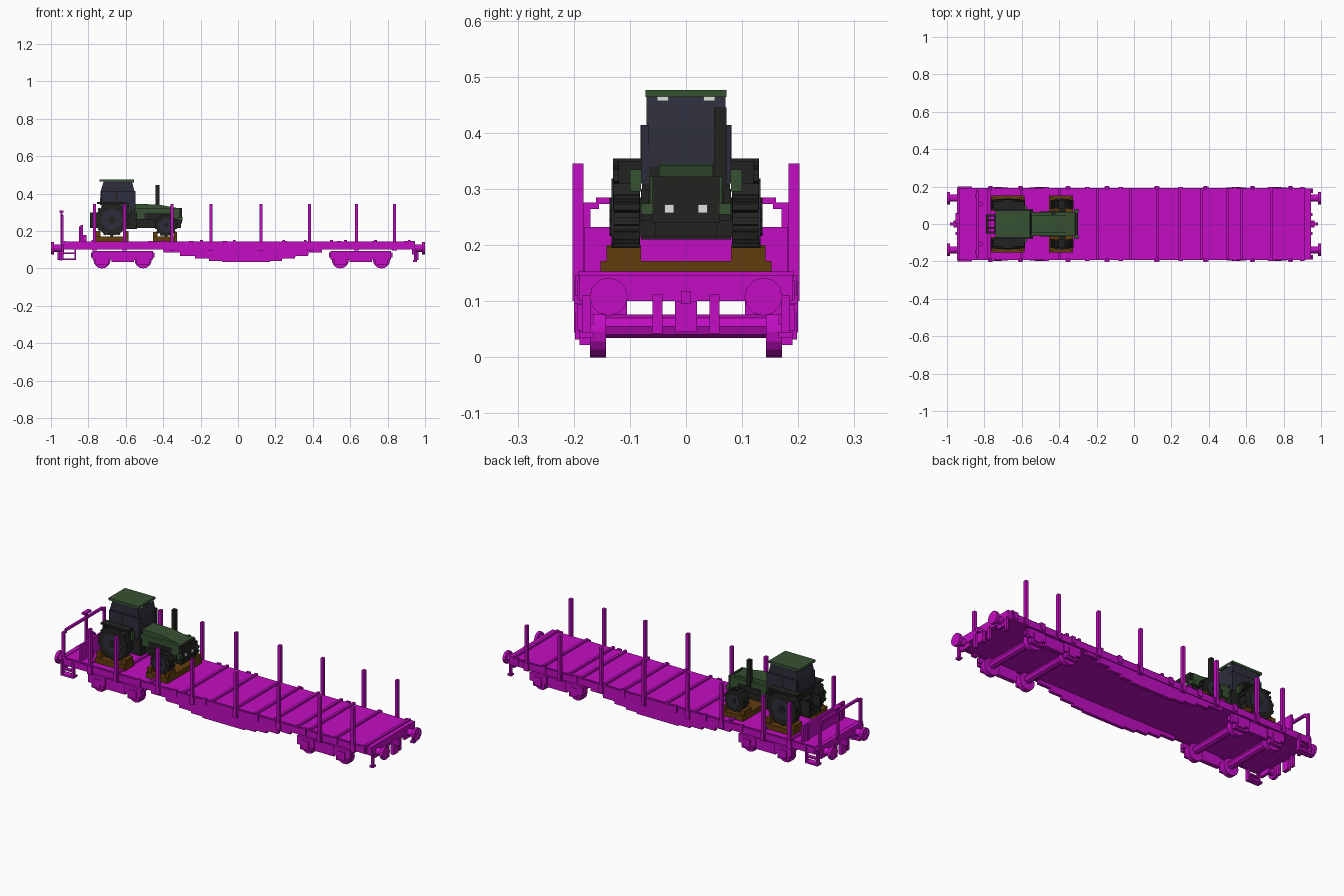
import bpy, bmesh, math
from mathutils import Matrix, Vector

old = bpy.data.objects.get("Cube")
if old:
    bpy.data.objects.remove(old, do_unlink=True)


def material(name, rgb):
    m = bpy.data.materials.new(name)
    m.diffuse_color = (*rgb, 1)
    m.use_nodes = True
    m.node_tree.nodes["Principled BSDF"].inputs["Base Color"].default_value = (*rgb, 1)
    return m


MAGENTA = material("magenta", (0.54, 0.004, 0.54))
GREEN = material("dark_green", (0.038, 0.085, 0.032))
BLACK = material("black_rubber", (0.016, 0.016, 0.015))
GLASS = material("blue_grey_glass", (0.027, 0.027, 0.045))
BROWN = material("brown_wood", (0.12, 0.045, 0.004))
WHITE = material("lamp_white", (0.75, 0.75, 0.75))


def finish(name, bm, mat):
    bmesh.ops.recalc_face_normals(bm, faces=bm.faces)
    me = bpy.data.meshes.new(name)
    bm.to_mesh(me)
    bm.free()
    me.materials.append(mat)
    ob = bpy.data.objects.new(name, me)
    bpy.context.collection.objects.link(ob)
    return ob


def boxes(name, mat, items, mirror=False):
    """Boxes given as (x0, x1, y0, y1, z0, z1), optionally repeated at -y."""
    bm = bmesh.new()
    for x0, x1, y0, y1, z0, z1 in items:
        for s in ((1, -1) if mirror else (1,)):
            loc = Vector(((x0 + x1) / 2, s * (y0 + y1) / 2, (z0 + z1) / 2))
            size = Matrix.Diagonal((x1 - x0, y1 - y0, z1 - z0, 1))
            bmesh.ops.create_cube(bm, size=1, matrix=Matrix.Translation(loc) @ size)
    return finish(name, bm, mat)


def cylinders(name, mat, items, axis="Y", sides=16, mirror=True):
    """Cylinders given as (centre, radius, length), optionally repeated at -y."""
    bm = bmesh.new()
    turn = {"X": Matrix.Rotation(math.pi / 2, 4, "Y"),
            "Y": Matrix.Rotation(math.pi / 2, 4, "X"), "Z": Matrix()}[axis]
    for (x, y, z), r, depth in items:
        for s in ((1, -1) if mirror else (1,)):
            bmesh.ops.create_cone(bm, cap_ends=True, segments=sides, radius1=r, radius2=r,
                                  depth=depth, matrix=Matrix.Translation((x, s * y, z)) @ turn)
    return finish(name, bm, mat)


def prism(name, mat, profile, y0, y1, mirror=True):
    """Side profile of (x, z) points extruded along y."""
    bm = bmesh.new()
    for s in ((1, -1) if mirror else (1,)):
        f = bm.faces.new([bm.verts.new((x, s * y0, z)) for x, z in profile])
        r = bmesh.ops.extrude_face_region(bm, geom=[f])
        bmesh.ops.translate(bm, vec=(0, s * (y1 - y0), 0),
                            verts=[v for v in r["geom"] if isinstance(v, bmesh.types.BMVert)])
    return finish(name, bm, mat)


# Wagon deck, side sills and end beams
boxes("deck", MAGENTA, [(-0.935, 0.935, -0.188, 0.188, 0.105, 0.143)])
boxes("side_sill", MAGENTA, [(-0.92, 0.92, 0.18, 0.193, 0.102, 0.138)], True)
ribs = (-0.775, -0.6, -0.4, -0.195, -0.02, 0.125, 0.245, 0.36, 0.5, 0.575, 0.735, 0.915)
boxes("deck_ribs", MAGENTA, [(x - 0.007, x + 0.007, -0.192, 0.192, 0.14, 0.153) for x in ribs])
boxes("end_beams", MAGENTA, [(s * 0.935 - 0.012, s * 0.935 + 0.012, -0.19, 0.19, 0.1, 0.147)
                             for s in (-1, 1)])

# Stepped fish-belly girders hanging below the sills
belly = [(-0.4, 0.1), (-0.31, 0.085), (-0.23, 0.067), (-0.155, 0.052), (-0.085, 0.041), (-0.02, 0.034),
         (0.12, 0.034), (0.17, 0.041), (0.235, 0.052), (0.305, 0.067), (0.375, 0.085), (0.45, 0.1)]
profile = []
for i, (x, z) in enumerate(belly):
    if i:
        px, pz = belly[i - 1]
        if z < pz:
            profile.append((px + 0.001, z))
            profile.append((x, z))
        else:
            profile.append((px, pz) if profile[-1][0] < px - 0.001 else (px + 0.002, pz))
            profile.append((x, pz))
    else:
        profile.append((x, z))
prism("fish_belly", MAGENTA, profile + [(0.45, 0.11), (-0.4, 0.11)], 0.17, 0.188)

# Side stakes with sockets
stakes = (-0.767, -0.607, -0.353, -0.145, 0.122, 0.383, 0.634, 0.837)
boxes("stakes", MAGENTA, [(x - 0.008, x + 0.008, 0.183, 0.202, 0.1, 0.345) for x in stakes], True)
boxes("stake_sockets", MAGENTA, [(x - 0.014, x + 0.014, 0.18, 0.2, 0.095, 0.135) for x in stakes], True)
boxes("sill_brackets", MAGENTA, [(x - 0.012, x + 0.012, 0.185, 0.198, 0.11, 0.147) for x in
                                 (-0.47, -0.25, -0.07, 0.25, 0.54, 0.73, 0.9)], True)

# Bogies: side frames, axle boxes, springs, wheels, axles
frames, axleboxes, wheels, axles = [], [], [], []
for c in (-0.617, 0.657):
    frames += [(c - 0.17, c + 0.17, 0.165, 0.182, 0.058, 0.085),
               (c - 0.06, c + 0.06, 0.165, 0.188, 0.035, 0.094)]
    for dx in (-0.11, 0.11):
        x = c + dx
        axleboxes += [(x - 0.022, x + 0.022, 0.165, 0.198, 0.032, 0.078),
                      (x - 0.052, x + 0.052, 0.172, 0.194, 0.048, 0.094),
                      (x - 0.035, x + 0.035, 0.168, 0.19, 0.022, 0.05)]
        wheels.append(((x, 0.157, 0.046), 0.046, 0.028))
        axles.append(((x, 0, 0.055), 0.021, 0.3))
boxes("bogie_frames", MAGENTA, frames, True)
boxes("axle_boxes", MAGENTA, axleboxes, True)
cylinders("wagon_wheels", MAGENTA, wheels)
cylinders("axles", MAGENTA, axles, sides=8, mirror=False)

# Buffers, coupling hook, hoses and corner steps at both ends
shafts, heads, fittings, side_fittings = [], [], [], []
for s in (-1, 1):
    shafts.append(((s * 0.962, 0.138, 0.108), 0.019, 0.05))
    heads.append(((s * 0.992, 0.138, 0.108), 0.034, 0.016))

    def span(a, b):
        return (min(s * a, s * b), max(s * a, s * b))
    fittings += [(*span(0.93, 0.985), -0.009, 0.009, 0.095, 0.118),
                 (*span(0.945, 0.965), -0.02, 0.02, 0.045, 0.1)]
    side_fittings += [(*span(0.94, 0.955), 0.042, 0.06, 0.042, 0.112),
                      (*span(0.93, 0.945), 0.105, 0.17, 0.075, 0.142)]
cylinders("buffer_shafts", MAGENTA, shafts, "X", 12)
cylinders("buffer_heads", MAGENTA, heads, "X", 12)
boxes("coupling_hooks", MAGENTA, fittings)
boxes("hoses_and_buffer_plates", MAGENTA, side_fittings, True)
boxes("corner_steps", MAGENTA, [(-0.943, -0.865, 0.165, 0.2, 0.044, 0.054), (-0.943, -0.933, 0.18, 0.2, 0.044, 0.13),
                                (-0.875, -0.865, 0.18, 0.2, 0.044, 0.13), (-0.943, -0.865, 0.18, 0.2, 0.078, 0.086),
                                (0.94, 0.952, 0.17, 0.185, 0.035, 0.11), (0.935, 0.957, 0.165, 0.19, 0.035, 0.045)], True)

# End board, handrail arch and brake lever
boxes("end_board", MAGENTA, [(-0.842, -0.83, -0.182, 0.182, 0.14, 0.232)])
boxes("end_board_brackets", MAGENTA, [(-0.83, -0.81, 0.1, 0.115, 0.14, 0.18), (-0.85, -0.842, 0.14, 0.155, 0.14, 0.225)], True)
boxes("handrail", MAGENTA, [(-0.947, -0.934, 0.17, 0.184, 0.13, 0.272), (-0.947, -0.934, 0.155, 0.184, 0.264, 0.276),
                            (-0.947, -0.934, 0, 0.16, 0.273, 0.285)], True)
boxes("brake_lever", MAGENTA, [(-0.95, -0.938, 0.02, 0.034, 0.13, 0.31), (-0.955, -0.933, 0.0, 0.055, 0.3, 0.31)])

# Timber planks and chocks under the load
boxes("planks", BROWN, [(-0.765, -0.585, 0.07, 0.152, 0.143, 0.172), (-0.455, -0.325, -0.152, 0.152, 0.143, 0.172)], True)
boxes("chocks", BROWN, [(-0.765, -0.735, 0.08, 0.142, 0.17, 0.2), (-0.615, -0.585, 0.08, 0.142, 0.17, 0.2),
                        (-0.455, -0.43, 0.08, 0.142, 0.17, 0.196), (-0.342, -0.325, 0.08, 0.142, 0.17, 0.196)], True)

# Tractor tyres with lugs, rims and hubs
REAR, FRONT = (-0.675, 0.106, 0.262), (-0.385, 0.106, 0.23)
tyres = [(REAR, 0.086, 0.048), (FRONT, 0.055, 0.046)]
cylinders("tyres", BLACK, tyres, sides=20)
cylinders("rims", GLASS, [((x, 0.131, z), r * 0.66, 0.004) for (x, y, z), r, d in tyres])
cylinders("hubs", BLACK, [((x, 0.133, z), r * 0.25, 0.006) for (x, y, z), r, d in tyres], sides=8)
bm = bmesh.new()
for (x, y, z), r, d in tyres:
    for s in (-1, 1):
        for k in range(14):
            m = (Matrix.Translation((x, s * y, z)) @ Matrix.Rotation(k * math.tau / 14, 4, "Y")
                 @ Matrix.Translation((0, 0, r)) @ Matrix.Diagonal((0.014, d, 0.012, 1)))
            bmesh.ops.create_cube(bm, size=1, matrix=m)
finish("tyre_lugs", bm, BLACK)

# Chassis, axles, front weight and rear linkage
boxes("tractor_chassis", BLACK, [(-0.745, -0.33, -0.04, 0.04, 0.215, 0.29), (-0.7, -0.65, -0.1, 0.1, 0.235, 0.285),
                                 (-0.4, -0.37, -0.1, 0.1, 0.215, 0.245), (-0.34, -0.305, -0.055, 0.055, 0.215, 0.275),
                                 (-0.6, -0.54, -0.08, 0.08, 0.21, 0.3)])
boxes("rear_linkage", BLACK, [(-0.79, -0.735, 0.015, 0.025, 0.235, 0.25), (-0.79, -0.735, 0.04, 0.05, 0.215, 0.3),
                              (-0.79, -0.778, 0, 0.05, 0.215, 0.24)], True)

# Bonnet with black grille, lamps and side vents
prism("bonnet", GREEN, [(-0.56, 0.27), (-0.56, 0.345), (-0.43, 0.342), (-0.318, 0.322), (-0.306, 0.31),
                        (-0.306, 0.27)], -0.048, 0.048, False)
boxes("bonnet_sides", GREEN, [(-0.55, -0.315, 0.045, 0.064, 0.262, 0.322)], True)
boxes("side_vents", BLACK, [(-0.5, -0.36, 0.06, 0.067, 0.262, 0.296)], True)
boxes("grille", BLACK, [(-0.315, -0.3, -0.06, 0.06, 0.24, 0.322)])
boxes("grille_corners", GREEN, [(-0.32, -0.298, 0.06, 0.08, 0.254, 0.274)], True)
boxes("headlamps", WHITE, [(-0.301, -0.297, 0.021, 0.038, 0.257, 0.272)], True)
boxes("exhaust", BLACK, [(-0.441, -0.42, 0.05, 0.072, 0.3, 0.445)])

# Cab: lower body, glazing, pillars, roof and work lamps
boxes("cab_base", BLACK, [(-0.725, -0.55, -0.078, 0.078, 0.27, 0.345)])
prism("cab_glass", GLASS, [(-0.738, 0.34), (-0.548, 0.34), (-0.553, 0.41), (-0.567, 0.466),
                           (-0.718, 0.466), (-0.735, 0.41)], -0.07, 0.07, False)
boxes("cab_side_glass", GLASS, [(-0.73, -0.548, 0.066, 0.08, 0.31, 0.414)], True)
boxes("cab_pillars", BLACK, [(-0.655, -0.645, 0.066, 0.0815, 0.31, 0.414)], True)
boxes("cab_roof", GREEN, [(-0.74, -0.555, -0.072, 0.072, 0.464, 0.476)])
boxes("work_lamps", WHITE, [(-0.568, -0.556, 0.031, 0.052, 0.457, 0.464)], True)
boxes("rear_fenders", BLACK, [(-0.755, -0.59, 0.075, 0.12, 0.345, 0.354), (-0.598, -0.585, 0.075, 0.12, 0.31, 0.35)], True)
boxes("fender_trim", GREEN, [(-0.586, -0.574, 0.08, 0.1, 0.295, 0.335)], True)
